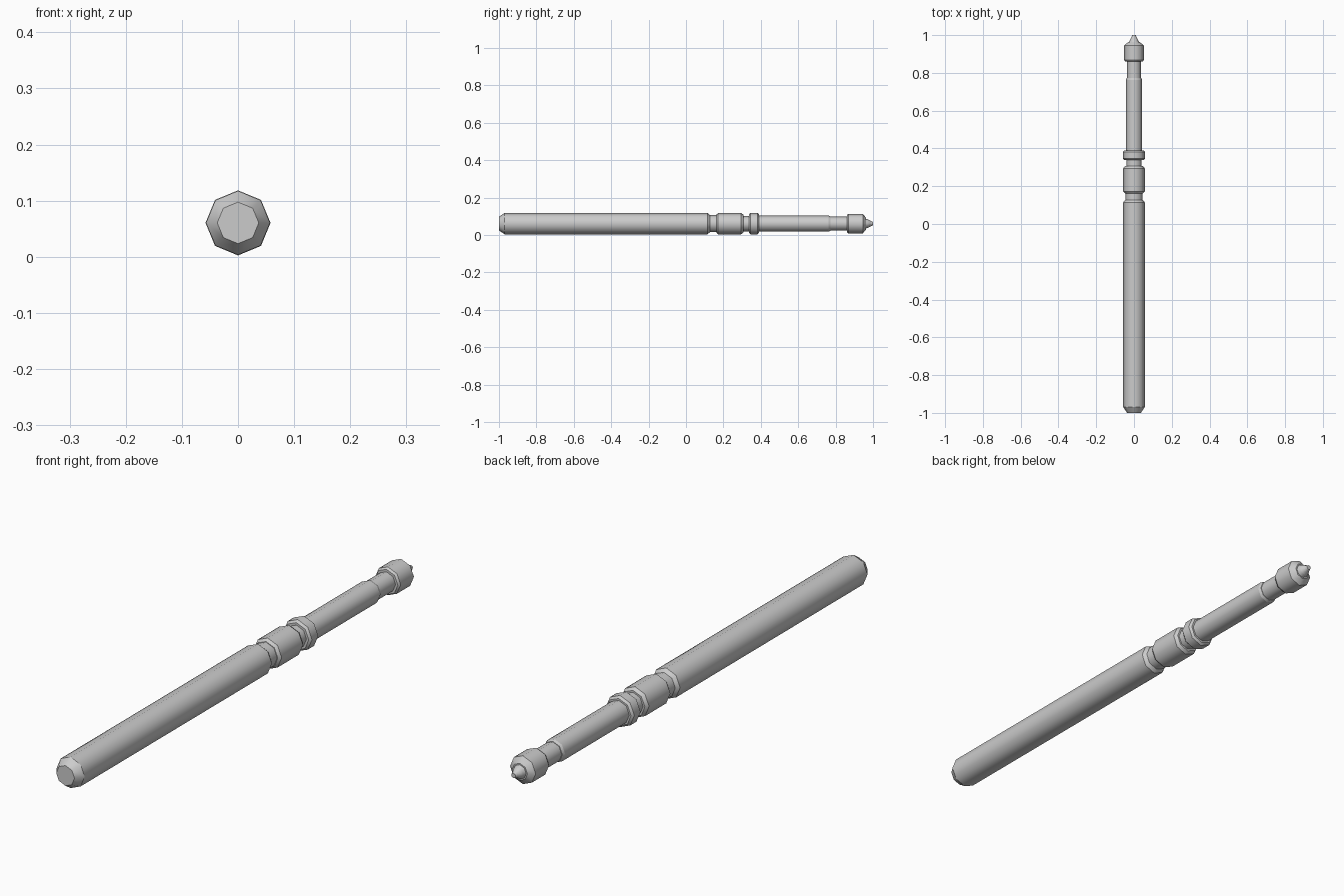
import bpy, bmesh, math

cube = bpy.data.objects.get("Cube")
if cube:
    bpy.data.objects.remove(cube, do_unlink=True)

SIDES = 8
AXIS_Z = 0.0605

steel = bpy.data.materials.new("grey steel")
steel.use_nodes = True
steel.diffuse_color = (0.6, 0.6, 0.6, 1)
steel.node_tree.nodes["Principled BSDF"].inputs["Base Color"].default_value = (0.6, 0.6, 0.6, 1)


def turned_part(name, profile):
    """Turn (y, radius) steps about the long axis; round the sides, keep steps crisp."""
    bm = bmesh.new()
    rings = []
    for y, r in profile:
        angles = [2 * math.pi * i / SIDES for i in range(SIDES)]
        rings.append([bm.verts.new((r * math.sin(a), y, AXIS_Z + r * math.cos(a))) for a in angles])
    for a, b in zip(rings, rings[1:]):
        for i in range(SIDES):
            j = (i + 1) % SIDES
            bm.faces.new((a[i], a[j], b[j], b[i])).smooth = True
    bm.faces.new(rings[0])
    bm.faces.new(rings[-1])
    bmesh.ops.recalc_face_normals(bm, faces=bm.faces[:])
    # Edges that run around the part stay sharp
    for e in bm.edges:
        if abs(e.verts[0].co.y - e.verts[1].co.y) < 1e-5:
            e.smooth = False
    mesh = bpy.data.meshes.new(name)
    bm.to_mesh(mesh)
    bm.free()
    mesh.materials.append(steel)
    obj = bpy.data.objects.new(name, mesh)
    bpy.context.collection.objects.link(obj)


# Long handle with chamfered ends
turned_part("handle", [(-1, 0.037), (-0.97, 0.057), (0.115, 0.057), (0.128, 0.046)])
# Narrow neck and sleeve
turned_part("handle_neck", [(0.128, 0.046), (0.162, 0.046)])
turned_part("sleeve", [(0.162, 0.048), (0.172, 0.057), (0.295, 0.057), (0.307, 0.048)])
# Neck and raised collar
turned_part("collar_neck", [(0.307, 0.041), (0.34, 0.041)])
turned_part("collar", [(0.338, 0.05), (0.346, 0.058), (0.382, 0.058), (0.39, 0.05)])
# Shaft with a shallow groove at its far end
turned_part("shaft", [(0.39, 0.043), (0.762, 0.043), (0.772, 0.039)])
turned_part("shaft_neck", [(0.772, 0.037), (0.86, 0.037)])
# Head and pointed tip
turned_part("head", [(0.86, 0.046), (0.868, 0.052), (0.945, 0.052), (0.963, 0.031)])
turned_part("tip", [(0.963, 0.026), (0.976, 0.021), (0.99, 0.013), (1, 0.009)])
